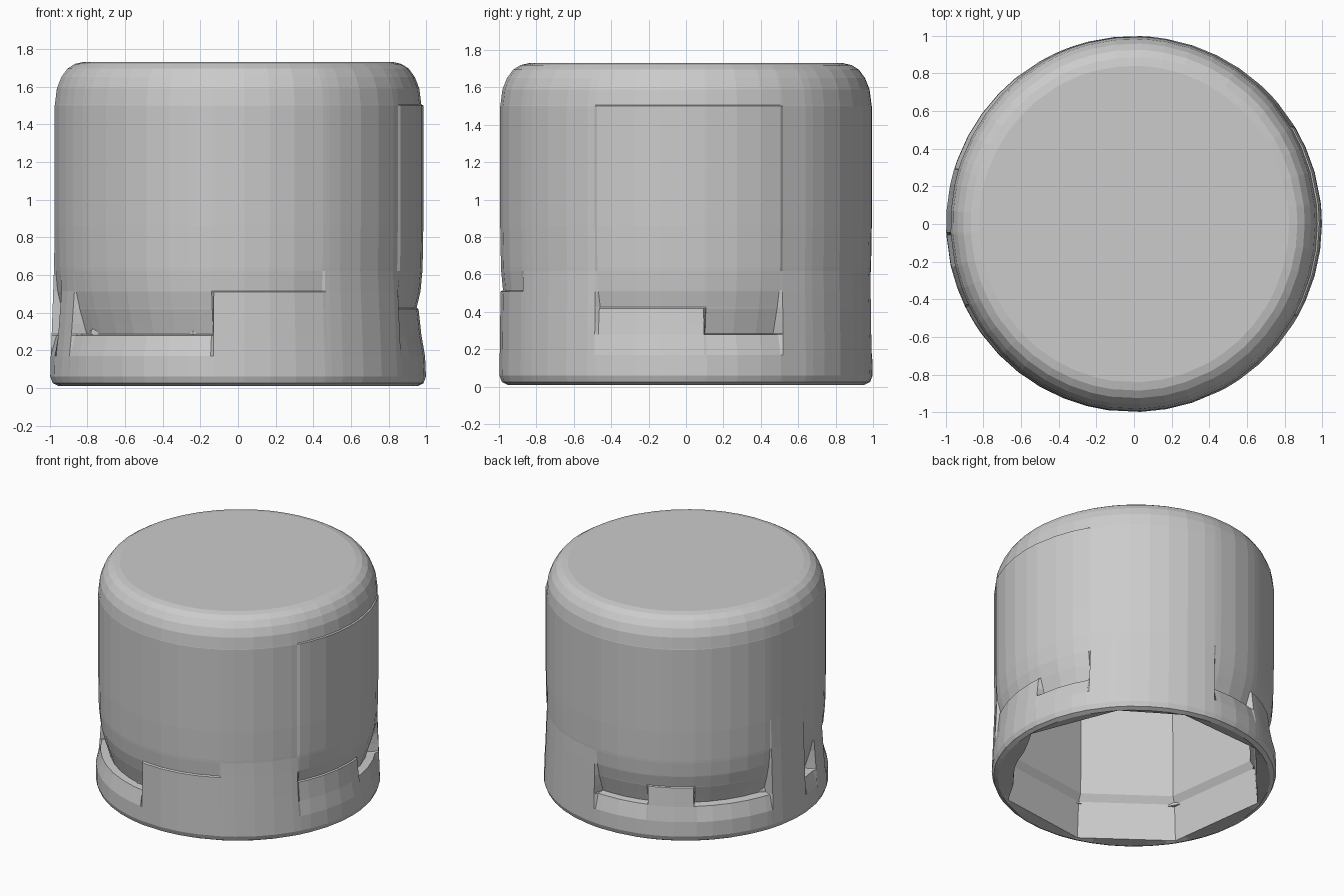
import bpy, bmesh
from math import radians, cos, sin

if "Cube" in bpy.data.objects:
    bpy.data.objects.remove(bpy.data.objects["Cube"])

# Sectors where the wall bridges the groove: start, end, top height, top radius
BRIDGES = [(262, 298, 0.51, 0.992), (298, 331, 0.63, 0.988), (331, 366, 0.42, 0.968),
           (391, 445, 0.62, 0.990), (469, 489, 0.42, 0.965), (163, 183, 0.86, 0.990),
           (193, 206, 0.60, 0.976)]
PANEL = (331, 391)  # slightly raised right side panel
# Corners of the many-sided bore, in degrees
BORE = [0, 43, 72, 115, 163, 212, 255, 300, 360]

# Lathe outline from the foot to the crown: height, radius
OUTER = [(0.01, 0.955), (0.025, 0.985), (0.06, 0.998), (0.17, 0.996),
         (0.279, 0.965), (0.285, 0.915), (0.34, 0.932), (0.419, 0.957),
         (0.425, 0.958), (0.509, 0.978), (0.515, 0.979), (0.62, 0.989),
         (0.64, 0.990), (0.86, 0.994), (1.50, 0.994), (1.505, 0.993),
         (1.59, 0.982), (1.65, 0.958), (1.695, 0.925), (1.72, 0.885), (1.73, 0.84)]
# Bore outline: height, corner radius
INNER = [(1.56, 0.85), (1.50, 0.87), (0.84, 0.88), (0.35, 0.885),
         (0.30, 0.92), (0.02, 0.94)]

# Column angles: even facets plus a crisp pair at every sector edge
edges = [e % 360 for s in BRIDGES for e in s[:2]]
edges += [e % 360 for e in PANEL]
ANGLES = [float(a) for a in range(0, 360, 8)
          if all(abs((a - e + 180) % 360 - 180) > 2 for e in edges)]
ANGLES += [e + d for e in set(edges) for d in (-0.4, 0.4)]
ANGLES += [float(b) for b in BORE[1:-1]]
ANGLES = sorted(set(ANGLES))


def in_sector(a, start, end):
    return (a - start) % 360 <= end - start


def bore_radius(a, corner):
    # distance to the chord between neighbouring bore corners
    for lo, hi in zip(BORE, BORE[1:]):
        if lo <= a < hi:
            half, mid = (hi - lo) / 2, (hi + lo) / 2
            r = corner * cos(radians(half)) / cos(radians(a - mid))
            return max(r, corner * 0.9)
    return corner


def outer_point(a, z, r):
    # the body is slightly narrower in x; bridges blend from band to body
    panel = in_sector(a, *PANEL) and z <= 1.5
    body = 0.99 if panel else 0.98
    squash = body if z > 0.28 else 1.0
    for start, end, top, top_r in BRIDGES:
        if 0.1 < z < top and in_sector(a, start, end):
            f = (z - 0.06) / (top - 0.06)
            r = max(r, 0.998 + (top_r - 0.998) * f)
            squash = 1.0 + (body - 1.0) * f
    return (squash * r * cos(radians(a)), r * sin(radians(a)), z)


def bore_point(a, z, corner):
    r = bore_radius(a, corner)
    return (r * cos(radians(a)), r * sin(radians(a)), z)


# Hollow cap: bore, foot band, bridged groove, wall and rounded crown
bm = bmesh.new()
rings = [[bm.verts.new(point(a, z, r)) for a in ANGLES]
         for point, outline in ((bore_point, INNER), (outer_point, OUTER))
         for z, r in outline]
count = len(ANGLES)
for low, high in zip(rings, rings[1:]):
    for i in range(count):
        j = (i + 1) % count
        bm.faces.new((low[i], low[j], high[j], high[i]))
bm.faces.new(rings[0])    # ceiling of the bore
bm.faces.new(rings[-1])   # flat top
bmesh.ops.recalc_face_normals(bm, faces=bm.faces)

mesh = bpy.data.meshes.new("cap_shell")
bm.to_mesh(mesh)
bm.free()
cap = bpy.data.objects.new("cap_shell", mesh)
bpy.context.collection.objects.link(cap)
